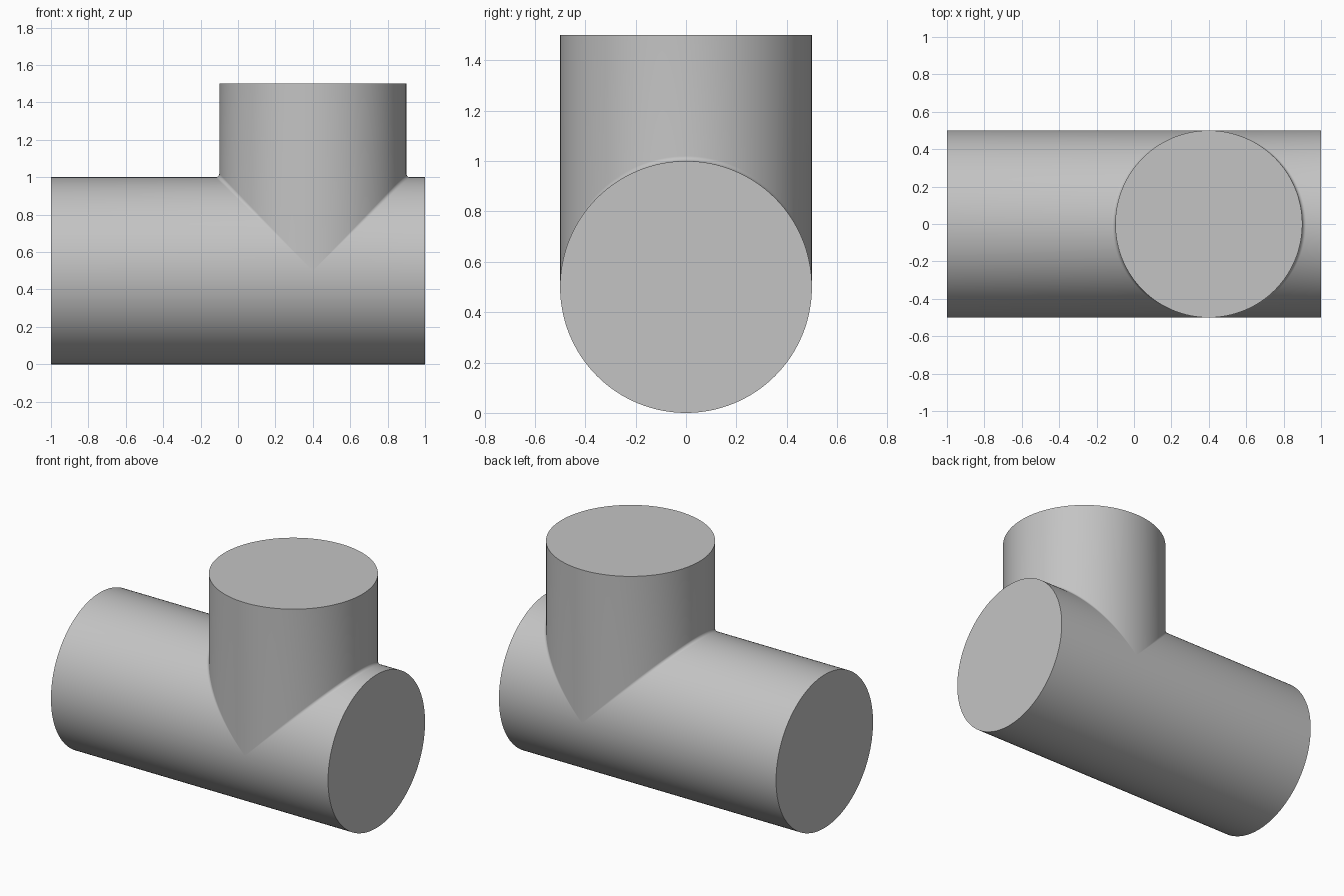
import bpy
import bmesh
from math import sin, cos, pi
from mathutils import Vector

cube = bpy.data.objects.get("Cube")
if cube:
    bpy.data.objects.remove(cube, do_unlink=True)

R = 0.5          # radius of both pipes
FILLET = 0.02    # radius of the blend between them
BRANCH_X = 0.4   # branch axis
TOP = 1.5
SEGMENTS = 128
ARC_STEPS = 8

grey = bpy.data.materials.new("pipe grey")
grey.use_nodes = True
colour = (0.55, 0.55, 0.55, 1)
grey.diffuse_color = colour
grey.node_tree.nodes["Principled BSDF"].inputs["Base Color"].default_value = colour

bm = bmesh.new()


def skin(rows):
    """Join neighbouring rows of points with quads."""
    grid = [[bm.verts.new(p) for p in row] for row in rows]
    for a, b in zip(grid, grid[1:]):
        for i in range(len(a) - 1):
            bm.faces.new((a[i], a[i + 1], b[i + 1], b[i]))


angles = [2 * pi * i / SEGMENTS for i in range(SEGMENTS + 1)]
half = [pi * i / (SEGMENTS // 2) - pi / 2 for i in range(SEGMENTS // 2 + 1)]

for side in (-1, 1):
    # Main pipe, from its end to the joint
    skin([[(x, R * sin(t), R + R * cos(t)) for x in
           (side, BRANCH_X + side * (R + FILLET) * max(cos(t), 0))] for t in angles])

    # Branch pipe, from the joint to its top
    skin([[(BRANCH_X + side * R * cos(t), R * sin(t), z) for z in
           (R + (R + FILLET) * cos(t), TOP)] for t in half])

    # Rolling-ball blend along the joint
    rows = []
    for t in half:
        reach = (R + FILLET) * cos(t)
        centre = Vector((BRANCH_X + side * reach, (R + FILLET) * sin(t), R + reach))
        to_main = Vector((0, -sin(t), -cos(t)))
        to_branch = Vector((-side * cos(t), -sin(t), 0))
        rows.append([centre + FILLET * to_main.lerp(to_branch, k / ARC_STEPS).normalized()
                     for k in range(ARC_STEPS + 1)])
    skin(rows)

# Weld the pieces and close the three ends
bmesh.ops.remove_doubles(bm, verts=bm.verts[:], dist=0.00002)
bmesh.ops.holes_fill(bm, edges=[e for e in bm.edges if e.is_boundary], sides=0)
bmesh.ops.recalc_face_normals(bm, faces=bm.faces[:])

mesh = bpy.data.meshes.new("pipe_tee")
bm.to_mesh(mesh)
bm.free()
mesh.materials.append(grey)
tee = bpy.data.objects.new("pipe_tee", mesh)
bpy.context.collection.objects.link(tee)

bpy.ops.object.select_all(action="DESELECT")
tee.select_set(True)
bpy.context.view_layer.objects.active = tee
bpy.ops.object.shade_smooth_by_angle(angle=pi / 6)
